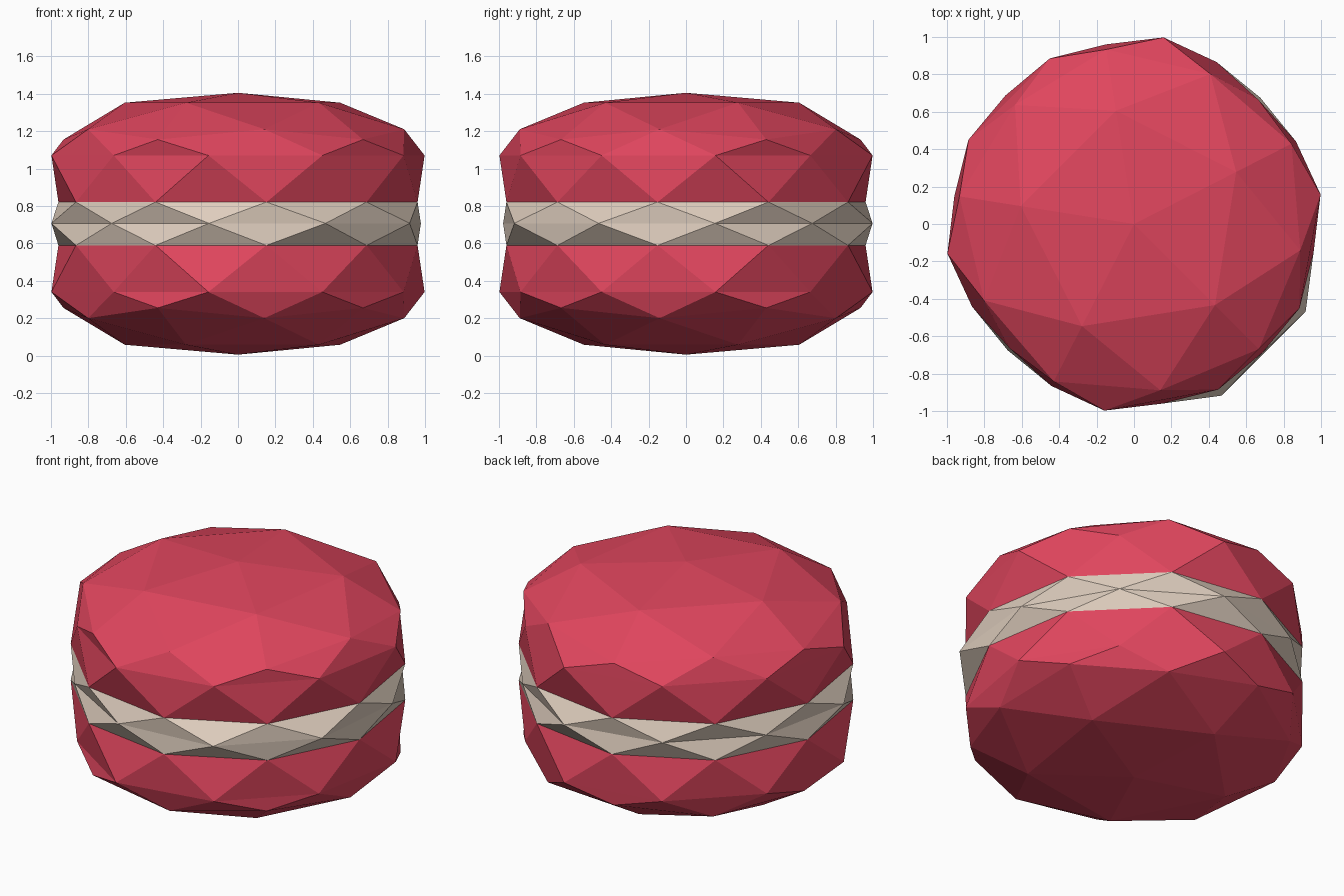
import bpy, bmesh, math

if "Cube" in bpy.data.objects:
    bpy.data.objects.remove(bpy.data.objects["Cube"])

MID = 0.705            # height of the mirror plane between both shells


def material(name, rgb):
    m = bpy.data.materials.new(name)
    m.diffuse_color = (*rgb, 1)
    m.use_nodes = True
    m.node_tree.nodes["Principled BSDF"].inputs["Base Color"].default_value = m.diffuse_color
    return m


RED = material("raspberry red", (0.74, 0.06, 0.11))
CREAM = material("vanilla cream", (0.73, 0.61, 0.51))


def belt_radius(deg, table):
    """Radius of a belt corner from its angle off the front-right diagonal."""
    off = abs((deg + 45 + 180) % 360 - 180)
    return table[min(table, key=lambda a: abs(a - off))]


def ico_part(name, mat, shape, flip=False):
    """Faceted icosphere whose rings are re-profiled by shape(x_angle, z)."""
    bm = bmesh.new()
    bmesh.ops.create_icosphere(bm, subdivisions=2, radius=1)
    for v in bm.verts:
        rad = math.hypot(v.co.x, v.co.y)
        a = math.atan2(v.co.y, v.co.x) - math.pi / 4
        r, z = shape(math.degrees(a), v.co.z)
        if rad < 0.01:
            r = 0
        v.co = (r * math.cos(a), r * math.sin(a), MID - z if flip else MID + z)
    bmesh.ops.recalc_face_normals(bm, faces=bm.faces)
    me = bpy.data.meshes.new(name)
    bm.to_mesh(me)
    bm.free()
    me.materials.append(mat)
    ob = bpy.data.objects.new(name, me)
    bpy.context.collection.objects.link(ob)


SHELL_BELT = {18: 0.993, 54: 1.01, 90: 0.94, 126: 1.01, 162: 0.993}
CREAM_BELT = {18: 1.03, 54: 0.99, 90: 0.955, 126: 1.01, 162: 0.98}


def shell(deg, z):
    if z > 0.95:
        return 0, 0.70                      # crown
    if z > 0.7:
        return 0.613, 0.647                 # upper ring
    if z > 0.49:
        return 0.90, 0.505                  # shoulder, high corners
    if z > 0.3:
        return 0.945, 0.45                  # shoulder, low corners
    if z > -0.1:
        return belt_radius(deg, SHELL_BELT), 0.365
    if z > -0.7:
        return 0.972, 0.115                 # foot that meets the filling
    return 0.5, 0.10                        # underside


def filling(deg, z):
    if abs(z) < 0.1:
        return belt_radius(deg, CREAM_BELT), 0.002
    if abs(z) < 0.7:
        return 0.972, math.copysign(0.116, z)
    return 0.5, math.copysign(0.11, z)


ico_part("top_shell", RED, shell)
ico_part("bottom_shell", RED, shell, flip=True)
ico_part("cream_filling", CREAM, filling)
